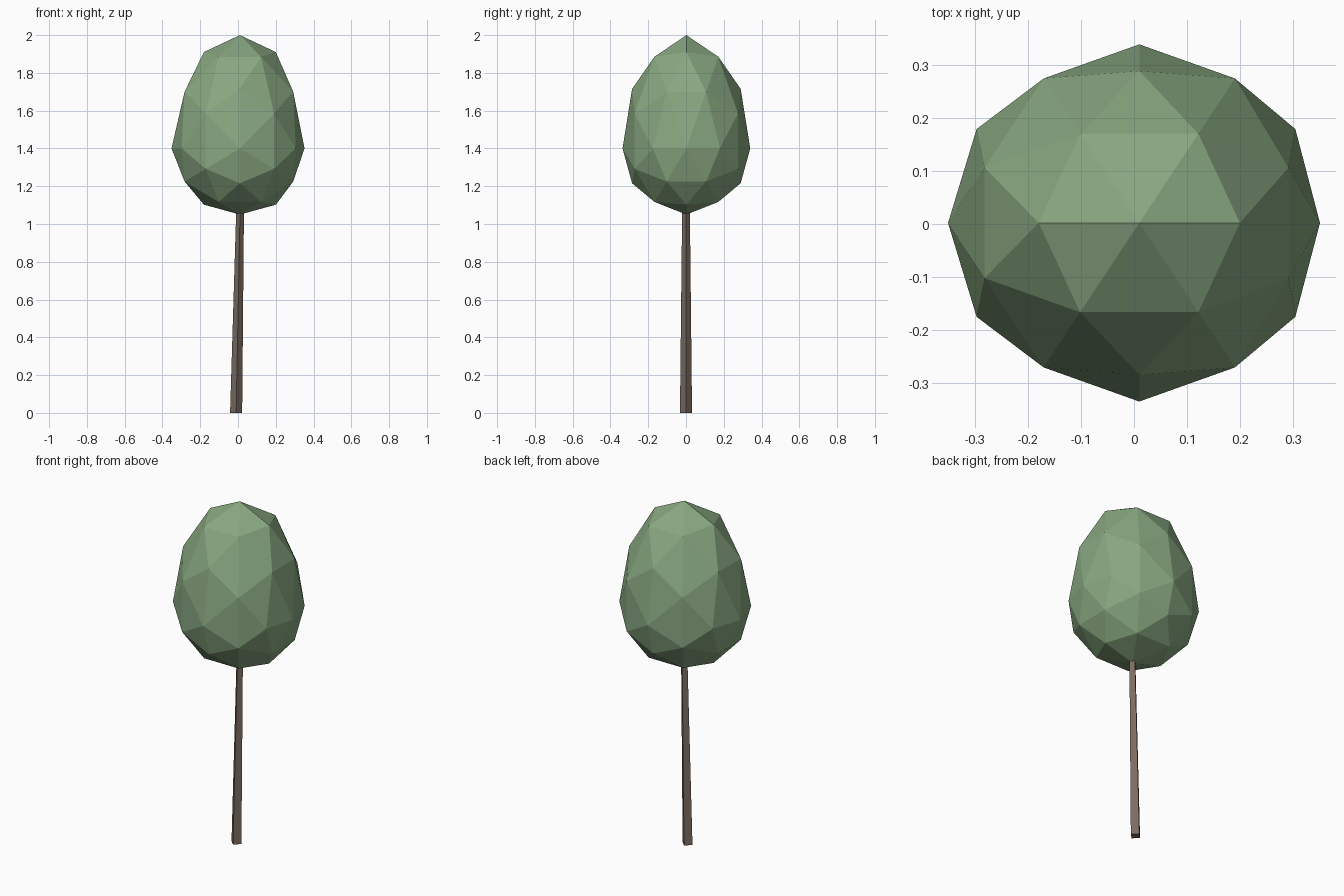
import bpy, bmesh
from mathutils import Vector

if "Cube" in bpy.data.objects:
    bpy.data.objects.remove(bpy.data.objects["Cube"])


def finish(bm, name, color):
    bmesh.ops.recalc_face_normals(bm, faces=bm.faces)
    mesh = bpy.data.meshes.new(name)
    bm.to_mesh(mesh)
    bm.free()
    obj = bpy.data.objects.new(name, mesh)
    bpy.context.collection.objects.link(obj)
    mat = bpy.data.materials.new(name + "_material")
    mat.diffuse_color = (*color, 1)
    mat.use_nodes = True
    mat.node_tree.nodes["Principled BSDF"].inputs["Base Color"].default_value = mat.diffuse_color
    mesh.materials.append(mat)
    return obj


# Crown: faceted icosphere with an edge midpoint on top, stretched to an egg
bm = bmesh.new()
phi = (1 + 5 ** 0.5) / 2
for s in (-1, 1):
    for t in (-phi, phi):
        for co in ((s, 0, t), (t, s, 0), (0, t, s)):
            bm.verts.new(co)
bmesh.ops.convex_hull(bm, input=bm.verts)
bmesh.ops.subdivide_edges(bm, edges=bm.edges[:], cuts=1, use_grid_fill=True)
for v in bm.verts:
    x, y, z = v.co.normalized()
    v.co = Vector((0.01 + 0.362 * x - 0.05 * max(0, x - 0.6),
                   0.002 + 0.338 * y,
                   1.4 + z * (0.6 if z > 0 else 0.35)))
finish(bm, "crown", (0.25, 0.39, 0.22))

# Trunk: slim four-sided taper, leaning slightly into the crown
bm = bmesh.new()
rings = []
for cx, r, z in ((-0.01, 0.032, 0), (0.012, 0.02, 1.12)):
    rings.append([bm.verts.new((cx + r * dx, r * dy, z))
                  for dx, dy in ((1, 0), (0, 1), (-1, 0), (0, -1))])
low, high = rings
for i in range(4):
    j = (i + 1) % 4
    bm.faces.new((low[i], low[j], high[j], high[i]))
bm.faces.new(low[::-1])
bm.faces.new(high)
finish(bm, "trunk", (0.2, 0.15, 0.12))
